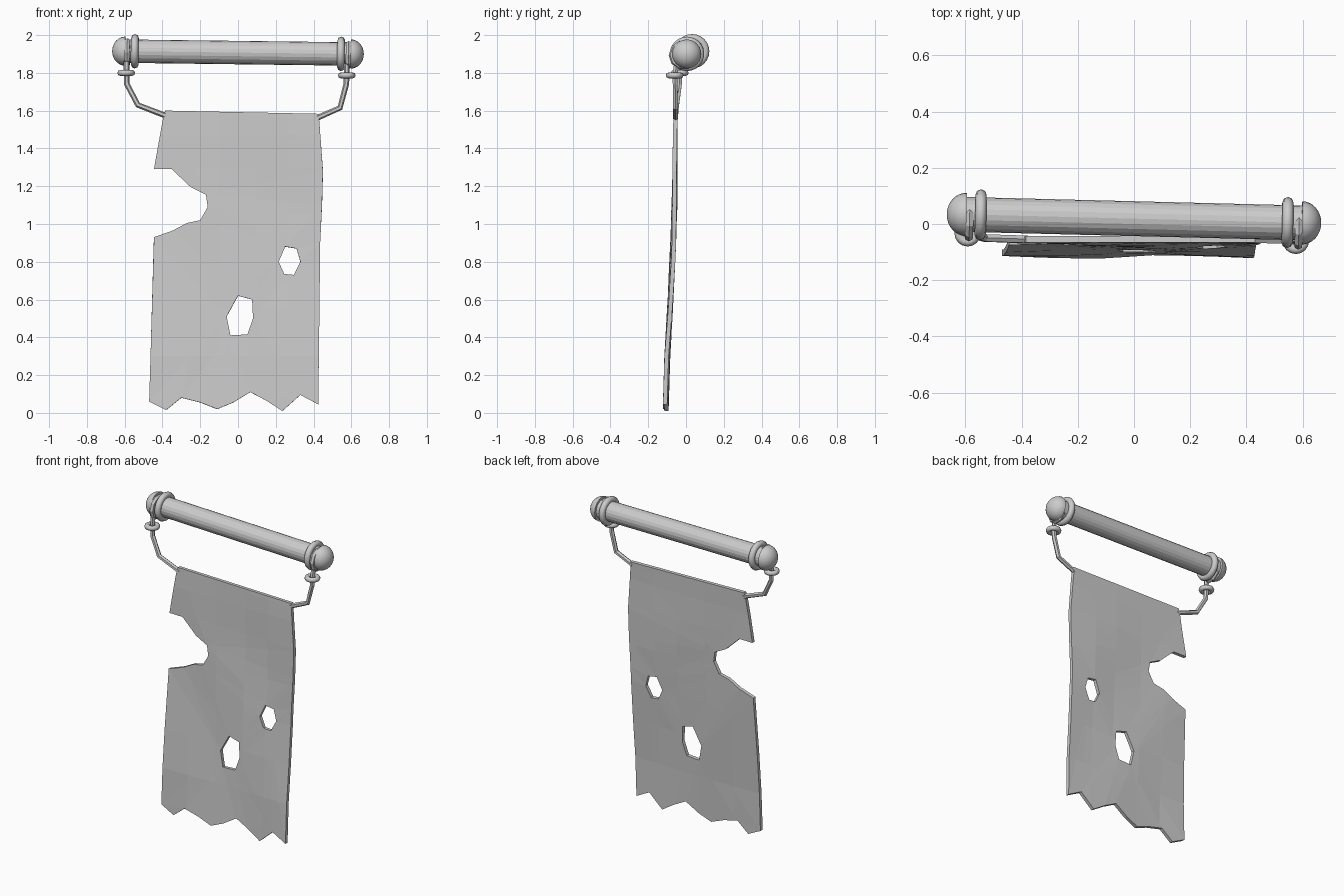
import bpy, bmesh, math
from mathutils import Vector

if "Cube" in bpy.data.objects:
    bpy.data.objects.remove(bpy.data.objects["Cube"])

A, B = Vector((-0.597, 0.034, 1.915)), Vector((0.597, 0.004, 1.9))
AXIS = (B - A).normalized()
ROT = AXIS.to_track_quat('Z', 'Y').to_euler()


def on_rod(x):
    return A + (B - A) * ((x - A.x) / (B.x - A.x))


def finish(name, smooth=None):
    ob = bpy.context.object
    ob.name = name
    if smooth:
        bpy.ops.object.shade_smooth_by_angle(angle=math.radians(smooth))
    return ob


def ring(name, loc, rot, major, minor, seg=24, sides=8, smooth=None):
    bpy.ops.mesh.primitive_torus_add(location=loc, rotation=rot, major_radius=major,
                                     minor_radius=minor, major_segments=seg, minor_segments=sides)
    return finish(name, smooth)


def cord(name, points, radius):
    cu = bpy.data.curves.new(name, 'CURVE')
    cu.dimensions = '3D'
    cu.bevel_depth = radius
    cu.bevel_resolution = 1
    cu.use_fill_caps = True
    sp = cu.splines.new('POLY')
    sp.points.add(len(points) - 1)
    for p, co in zip(sp.points, points):
        p.co = (*co, 1)
    ob = bpy.data.objects.new(name, cu)
    bpy.context.collection.objects.link(ob)
    bpy.context.view_layer.objects.active = ob
    bpy.ops.object.select_all(action='DESELECT')
    ob.select_set(True)
    bpy.ops.object.convert(target='MESH')
    bpy.ops.object.shade_flat()


def dome(name, loc, outward):
    bpy.ops.mesh.primitive_uv_sphere_add(segments=24, ring_count=16, radius=0.077, location=loc,
                                         rotation=outward.to_track_quat('Z', 'Y').to_euler())
    ob = finish(name)
    bm = bmesh.new()
    bm.from_mesh(ob.data)
    bmesh.ops.delete(bm, geom=[v for v in bm.verts if v.co.z < -0.001], context='VERTS')
    bmesh.ops.holes_fill(bm, edges=[e for e in bm.edges if e.is_boundary])
    bm.to_mesh(ob.data)
    bm.free()
    ob.scale.z = 0.9
    finish(name, 40)


# Tilted rod with domed ends and collars
bpy.ops.mesh.primitive_cylinder_add(vertices=20, radius=0.062, depth=(B - A).length,
                                    location=(A + B) / 2, rotation=ROT)
finish("rod")
dome("left_end_cap", A, -AXIS)
dome("right_end_cap", B, AXIS)
for side, s in (("left", -1), ("right", 1)):
    ring(side + "_collar", on_rod(0.546 * s), ROT, 0.071, 0.02, smooth=50)
    hang = on_rod(0.586 * s) + Vector((0, -0.018, -0.006))
    ring(side + "_hanging_loop", hang, ROT, 0.062, 0.016, 10, 6)

# Hanging cords and their knot rings
cord("left_cord", [(-0.59, -0.03, 1.86), (-0.59, -0.033, 1.8), (-0.588, -0.035, 1.74),
                   (-0.53, -0.05, 1.63), (-0.38, -0.055, 1.572)], 0.015)
cord("right_cord", [(0.576, -0.05, 1.85), (0.576, -0.058, 1.79), (0.573, -0.057, 1.74),
                    (0.54, -0.056, 1.615), (0.42, -0.055, 1.562)], 0.015)
ring("left_knot", (-0.592, -0.033, 1.8), (0, 0, 0), 0.031, 0.016, 16, 8, 50)
ring("right_knot", (0.576, -0.06, 1.787), (0, 0, 0), 0.031, 0.016, 16, 8, 50)

# Torn cloth: outline and two holes as x, z points
outline = [(-.385, 1.6), (.43, 1.583), (.43, 1.55), (.45, 1.28), (.445, 1.1), (.435, .9), (.425, .045),
           (.33, .095), (.235, .01), (.15, .065), (.065, .11), (-.025, .055), (-.11, .02),
           (-.2, .055), (-.3, .08), (-.38, .015), (-.47, .06), (-.445, .93), (-.345, .965),
           (-.27, 1.005), (-.2, 1.02), (-.16, 1.09), (-.17, 1.155), (-.25, 1.195),
           (-.35, 1.29), (-.445, 1.29), (-.395, 1.57)]
big_hole = [(0, .62), (.075, .6), (.08, .5), (.05, .415), (-.04, .41), (-.06, .51)]
small_hole = [(.25, .88), (.31, .87), (.33, .8), (.295, .73), (.245, .735), (.215, .8)]
drape = [(0, -.108), (.3, -.099), (.6, -.082), (.9, -.068), (1.2, -.058), (1.5, -.057), (1.61, -.054)]


def cloth_y(x, z):
    for (z0, y0), (z1, y1) in zip(drape, drape[1:]):
        if z <= z1:
            break
    base = y0 + (y1 - y0) * (z - z0) / (z1 - z0)
    return base + 0.005 * math.sin(9 * x + 5 * z) * min(1, (1.6 - z) * 2)


bm = bmesh.new()
for loop in (outline, big_hole, small_hole):
    vs = [bm.verts.new((x, 0, z)) for x, z in loop]
    for a, b in zip(vs, vs[1:] + vs[:1]):
        bm.edges.new((a, b))
bmesh.ops.triangle_fill(bm, use_beauty=True, edges=bm.edges[:], normal=(0, -1, 0))
# Cut a coarse grid into the sheet so it can ripple
cuts = [((x, 0, 0), (1, 0, 0)) for x in (-.28, -.1, .1, .26)]
cuts += [((0, 0, z), (0, 0, 1)) for z in (.3, .55, .8, 1.05, 1.3, 1.47)]
for co, no in cuts:
    bmesh.ops.bisect_plane(bm, geom=bm.verts[:] + bm.edges[:] + bm.faces[:],
                           plane_co=co, plane_no=no, dist=1e-4)
for v in bm.verts:
    v.co.y = cloth_y(v.co.x, v.co.z)
bmesh.ops.recalc_face_normals(bm, faces=bm.faces[:])
me = bpy.data.meshes.new("torn_cloth")
bm.to_mesh(me)
bm.free()
cloth = bpy.data.objects.new("torn_cloth", me)
bpy.context.collection.objects.link(cloth)
mod = cloth.modifiers.new("thickness", 'SOLIDIFY')
mod.thickness = 0.022
mod.offset = 0
